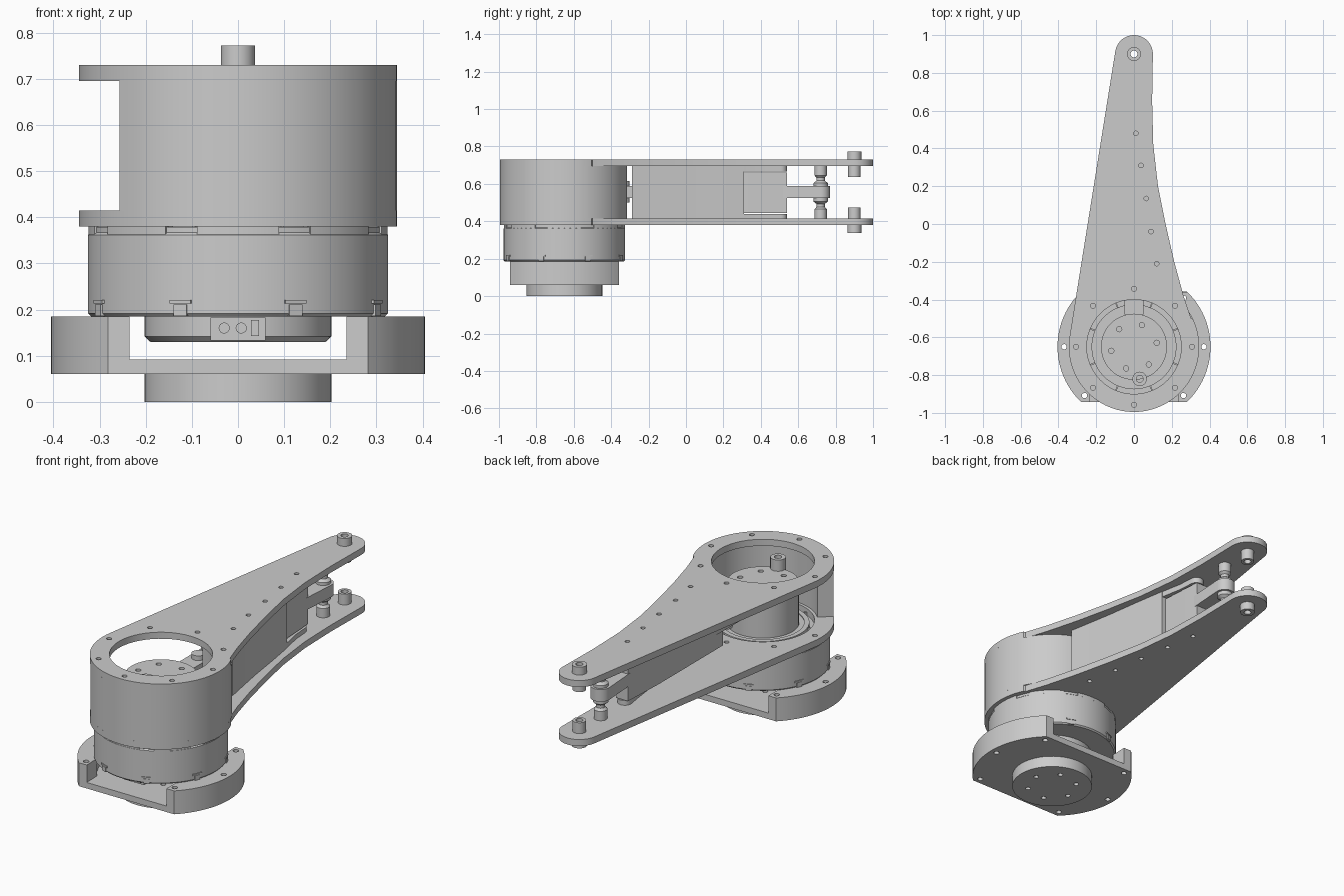
import bpy, bmesh
from math import sin, cos, pi, radians, sqrt
from mathutils import Matrix

if "Cube" in bpy.data.objects:
    bpy.data.objects.remove(bpy.data.objects["Cube"])

CY = -0.65  # motor axis


def arc(r, a0, a1, n=24, x=0, y=CY):
    return [(x + r * cos(radians(a0 + (a1 - a0) * i / n)),
             y + r * sin(radians(a0 + (a1 - a0) * i / n))) for i in range(n + 1)]


def circ(r, x=0, y=CY, n=48):
    return arc(r, 0, 360, n, x, y)[:-1]


def ring(r, R, n, start=0):
    """n small holes of radius r on a pitch circle R"""
    return [circ(r, *p, n=12) for p in arc(R, start, start + 360, n)[:-1]]


def finish(name, bm):
    bmesh.ops.remove_doubles(bm, verts=bm.verts, dist=1e-5)
    bmesh.ops.recalc_face_normals(bm, faces=bm.faces)
    me = bpy.data.meshes.new(name)
    bm.to_mesh(me)
    bm.free()
    ob = bpy.data.objects.new(name, me)
    bpy.context.collection.objects.link(ob)
    return ob


def slab(name, z0, z1, *loops):
    """Extruded outline, inner loops become holes"""
    cu = bpy.data.curves.new(name, 'CURVE')
    cu.dimensions, cu.fill_mode, cu.extrude = '2D', 'BOTH', (z1 - z0) / 2
    for loop in loops:
        s = cu.splines.new('POLY')
        s.points.add(len(loop) - 1)
        for p, c in zip(s.points, loop):
            p.co = (c[0], c[1], 0, 1)
        s.use_cyclic_u = True
    tmp = bpy.data.objects.new(name + "_curve", cu)
    bpy.context.collection.objects.link(tmp)
    dg = bpy.context.evaluated_depsgraph_get()
    me = bpy.data.meshes.new_from_object(tmp.evaluated_get(dg))
    bm = bmesh.new()
    bm.from_mesh(me)
    bpy.data.objects.remove(tmp)
    bpy.data.curves.remove(cu)
    bpy.data.meshes.remove(me)
    bmesh.ops.translate(bm, verts=bm.verts, vec=(0, 0, (z0 + z1) / 2))
    return finish(name, bm)


def lathe(name, prof, x=0, y=CY, n=48):
    """Closed (radius, z) profile revolved about a vertical axis"""
    bm = bmesh.new()
    rows = [[bm.verts.new((x + r * cos(2 * pi * i / n), y + r * sin(2 * pi * i / n), z))
             for r, z in prof] for i in range(n)]
    k = len(prof)
    for i in range(n):
        a, b = rows[i], rows[(i + 1) % n]
        for j in range(k):
            bm.faces.new((a[j], b[j], b[(j + 1) % k], a[(j + 1) % k]))
    bmesh.ops.dissolve_degenerate(bm, dist=1e-6, edges=bm.edges)
    return finish(name, bm)


def box(name, size, loc, ang=0):
    bm = bmesh.new()
    m = Matrix.Translation(loc) @ Matrix.Rotation(ang, 4, 'Z') @ Matrix.Diagonal((*size, 1))
    bmesh.ops.create_cube(bm, size=1, matrix=m)
    return finish(name, bm)


# Base: mounting disc, floor plate and two side blocks
slab("base_disc", 0, 0.06, circ(0.203), *ring(0.013, 0.125, 6, 10))
ears = [(s * x, CY + y) for s in (-1, 1) for x, y in ((0.37, 0), (0.262, 0.258), (0.262, -0.258))]
ear_holes = [circ(0.014, *p, n=14) for p in ears]
slab("base_plate", 0.06, 0.092, arc(0.405, -46, 46) + arc(0.405, 134, 226),
     *ear_holes, *ring(0.013, 0.125, 6, 10))
for s, nm in ((1, "right"), (-1, "left")):
    out = arc(0.405, -46, 46) + [(0.235, CY + 0.291)] + arc(0.31, 40, -40) + [(0.235, CY - 0.291)]
    slab("base_block_" + nm, 0.092, 0.185, [(s * x, y) for x, y in out],
         *[h for h, e in zip(ear_holes, ears) if e[0] * s > 0])

# Motor body with rear cap, rim tabs and clips
lathe("motor_body", [(0, 0.185), (0.318, 0.185), (0.325, 0.192), (0.325, 0.362),
                     (0.319, 0.367), (0.319, 0.379), (0, 0.379)], n=64)
lathe("motor_rear_cap", [(0, 0.13), (0.19, 0.13), (0.203, 0.142), (0.203, 0.186), (0, 0.186)])
for i in range(8):
    a = radians(22.5 + 45 * i)
    for w, h, z in ((0.05, 0.008, 0.217), (0.03, 0.025, 0.199)):
        box("motor_clip", (0.012, w, h), (0.323 * cos(a), CY + 0.323 * sin(a), z), a)
    t = 45 * i
    slab("motor_rim_tab", 0.362, 0.38, arc(0.324, t - 16, t + 16, 10) + arc(0.29, t + 16, t - 16, 10))

# Cable connector on the motor's front
box("connector_shell", (0.12, 0.08, 0.05), (0, -0.84, 0.158))
for x in (-0.03, 0.007):
    bm = bmesh.new()
    bmesh.ops.create_cone(bm, cap_ends=True, segments=16, radius1=0.012, radius2=0.012, depth=0.02,
                          matrix=Matrix.Translation((x, -0.88, 0.16)) @ Matrix.Rotation(pi / 2, 4, 'X'))
    finish("connector_plug", bm)
box("connector_signal", (0.018, 0.012, 0.035), (0.037, -0.882, 0.16))

# Output hub with its crank pin
lathe("output_collar", [(0.2, 0.375), (0.225, 0.375), (0.225, 0.405), (0.2, 0.405)])
for i in range(8):
    a = radians(45 * i + 22.5)
    box("collar_rib", (0.03, 0.008, 0.02), (0.237 * cos(a), CY + 0.237 * sin(a), 0.387), a)
slab("output_flange", 0.378, 0.40, circ(0.2))
slab("output_hub", 0.40, 0.62, circ(0.175), *ring(0.014, 0.122, 6, 10))
lathe("crank_pin", [(0.018, 0.60), (0.038, 0.60), (0.038, 0.68), (0.018, 0.68)], 0.03, -0.82, 24)

# Twin arm plates
right_edge = [(0.302, -0.50), (0.262, -0.38), (0.213, -0.2), (0.167, 0), (0.127, 0.2),
              (0.102, 0.42), (0.096, 0.65)]
outline = arc(0.345, 171, 385, 56) + right_edge + arc(0.1, 0, 171, 20, 0, 0.9)
screws = [(0.12, -0.21), (0.09, -0.04), (0.065, 0.135), (0.037, 0.31), (0.01, 0.48)]
for nm, z0, z1 in (("lower", 0.38, 0.415), ("upper", 0.695, 0.73)):
    slab("arm_plate_" + nm, z0, z1, outline, circ(0.25), *ring(0.013, 0.307, 8),
         *[circ(0.012, *p, n=12) for p in screws], circ(0.03, 0, 0.9, 24))

# Drum wall between plates, open towards the left rear
slab("drum_wall", 0.415, 0.695, arc(0.345, -138, 76, 48) + arc(0.265, 76, -138, 48))

# Curved web between plates, with thin tongues beyond the link clearance


def web(name, z0, z1, line, h):
    slab(name, z0, z1, [(x + h, y) for x, y in line] + [(x - h, y) for x, y in reversed(line)])


line = [(0.135, -0.29)] + screws[:4]
web("arm_web", 0.415, 0.695, line, 0.036)
for z0, z1 in ((0.415, 0.44), (0.665, 0.695)):
    slab("web_tongue", z0, z1, [(0.073, 0.30), (0.05, 0.42)] + arc(0.036, 0, 180, 12, 0.008, 0.505)
         + [(-0.015, 0.42), (0.0, 0.30)])

# Push link: tall middle bar with thin lugs at both ends
slab("link_bar", 0.445, 0.66, [(-0.045, -0.25), (0.05, -0.25), (0.05, 0.3), (0.035, 0.54), (-0.035, 0.54), (-0.045, 0.3)])
slab("link_lug", 0.525, 0.59, arc(0.05, 0, 180, 16, 0, 0.72) + [(-0.035, 0.5), (-0.05, -0.25), (-0.05, -0.48),
     (0.05, -0.48), (0.05, -0.25), (0.035, 0.5)])
lathe("link_rear_pin", [(0, 0.50), (0.034, 0.50), (0.034, 0.615), (0, 0.615)], 0, -0.335, 24)

# Link pivot post and hollow tip bosses
half = [(0.033, 0.0), (0.033, 0.05), (0.022, 0.062), (0.022, 0.078), (0.038, 0.09), (0.038, 0.11)]
lathe("link_post", [(0, 0.415)] + [(r, 0.415 + z) for r, z in half]
      + [(r, 0.695 - z) for r, z in reversed(half)] + [(0, 0.695)], 0, 0.72, 24)
for nm, c, s in (("upper", 0.73, 1), ("lower", 0.38, -1)):
    prof = [(0.018, -0.093), (0.033, -0.093), (0.033, -0.035), (0.037, -0.035), (0.037, 0.042), (0.018, 0.042)]
    lathe("tip_boss_" + nm, [(r, c + s * z) for r, z in prof], 0, 0.9, 28)

# Smooth curved walls, crisp edges
bpy.ops.object.select_all(action='SELECT')
bpy.context.view_layer.objects.active = bpy.context.selected_objects[0]
bpy.ops.object.shade_smooth_by_angle(angle=radians(25))
